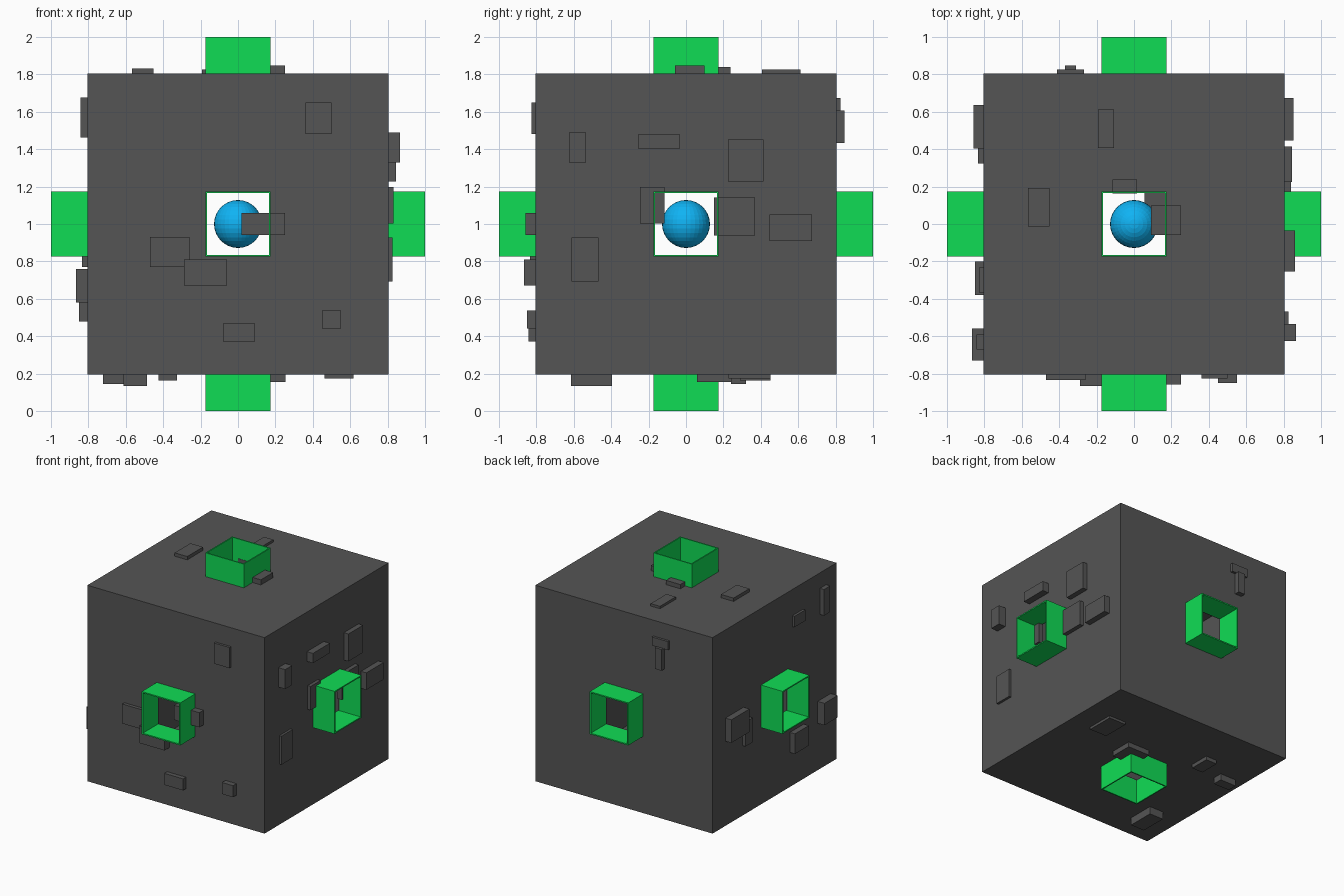
import bpy, bmesh
from mathutils import Vector

if "Cube" in bpy.data.objects:
    bpy.data.objects.remove(bpy.data.objects["Cube"])

CENTRE = Vector((0, 0, 1))
HALF = 0.805          # half size of the cube
FACES = {"front": (1, -1), "back": (1, 1), "left": (0, -1),
         "right": (0, 1), "bottom": (2, -1), "top": (2, 1)}


def material(name, rgb):
    m = bpy.data.materials.new(name)
    m.diffuse_color = (*rgb, 1)
    m.use_nodes = True
    m.node_tree.nodes["Principled BSDF"].inputs["Base Color"].default_value = m.diffuse_color
    return m


dark = material("dark_grey", (0.09, 0.09, 0.09))
green = material("green", (0.005, 0.72, 0.09))
blue = material("blue", (0.005, 0.45, 0.9))


def finish(name, bm, mat):
    bmesh.ops.recalc_face_normals(bm, faces=bm.faces)
    me = bpy.data.meshes.new(name)
    bm.to_mesh(me)
    bm.free()
    me.materials.append(mat)
    ob = bpy.data.objects.new(name, me)
    bpy.context.collection.objects.link(ob)


def place(axis, sign, a, b, d):
    """Point at in-plane offsets a, b and distance d out along a cube face."""
    p = [a, b]
    p.insert(axis, sign * d)
    return CENTRE + Vector(p)


def ring(bm, axis, sign, section, closed=True):
    """Square ring swept through (half width, distance) cross-section points."""
    rows = [[bm.verts.new(place(axis, sign, sx * h, sy * h, d))
             for sx, sy in ((-1, -1), (1, -1), (1, 1), (-1, 1))] for h, d in section]
    pairs = list(zip(rows, rows[1:]))
    if closed:
        pairs.append((rows[-1], rows[0]))
    for row, nxt in pairs:
        for j in range(4):
            k = (j + 1) % 4
            bm.faces.new((row[j], row[k], nxt[k], nxt[j]))


# hollow cube: six thin walls, each with a square hole, welded at the edges
INNER = HALF - 0.01
bm = bmesh.new()
for axis, sign in FACES.values():
    ring(bm, axis, sign, [(HALF, HALF), (0.165, HALF), (0.165, INNER), (INNER, INNER)], False)
bmesh.ops.remove_doubles(bm, verts=bm.verts, dist=1e-4)
finish("cube_shell", bm, dark)

# green square sleeves around the holes
for face, (axis, sign) in FACES.items():
    bm = bmesh.new()
    ring(bm, axis, sign, [(0.175, 1.0), (0.165, 1.0), (0.165, 0.8), (0.175, 0.8)])
    finish(face + "_sleeve", bm, green)

# main surface blocks: centre and size in the face plane, tallest first
BLOCKS = {
    "front": [(-.175, -.26, .23, .14), (.135, 0, .23, .12), (.5, -.51, .1, .095),
              (.005, -.58, .17, .095), (-.365, -.15, .21, .16), (.43, .565, .14, .17)],
    "right": [(-.58, .41, .09, .16), (-.145, .44, .22, .08), (.56, -.02, .225, .14),
              (.32, .34, .19, .225), (.26, .04, .22, .205), (-.18, .1, .13, .195),
              (-.54, -.19, .145, .235)],
    "left": [(-.645, -.33, .17, .18), (.52, -.015, .235, .19), (-.29, -.44, .18, .165),
             (-.63, .57, .08, .215), (.37, -.13, .095, .2), (-.3, .545, .14, .09)],
    "back": [(-.34, .52, .06, .175), (-.34, .64, .145, .07)],
    "top": [(.17, .02, .16, .16), (-.05, .2, .13, .075),
            (-.51, .09, .115, .205), (-.15, .51, .085, .205)],
    "bottom": [(-.55, -.505, .125, .22), (-.65, .28, .145, .08), (.155, .15, .2, .185),
               (-.375, .37, .1, .165), (.54, .34, .155, .225)],
}
for face, blocks in BLOCKS.items():
    axis, sign = FACES[face]
    tall = 0.062 if len(blocks) > 4 else 0.042
    bm = bmesh.new()
    for i, (a, b, w, h) in enumerate(blocks):
        # heights taper evenly down to the flattest block
        height = tall + (0.02 - tall) * i / (len(blocks) - 1)
        lo = place(axis, sign, a - w / 2, b - h / 2, HALF - 0.008)
        hi = place(axis, sign, a + w / 2, b + h / 2, HALF + height)
        size, mid = hi - lo, (lo + hi) / 2
        for v in bmesh.ops.create_cube(bm, size=1)["verts"]:
            v.co = mid + Vector([c * abs(s) for c, s in zip(v.co, size)])
    finish(face + "_blocks", bm, dark)

# sphere floating in the middle
bm = bmesh.new()
bmesh.ops.create_uvsphere(bm, u_segments=32, v_segments=16, radius=0.128)
bmesh.ops.translate(bm, verts=bm.verts, vec=CENTRE)
finish("core_sphere", bm, blue)
